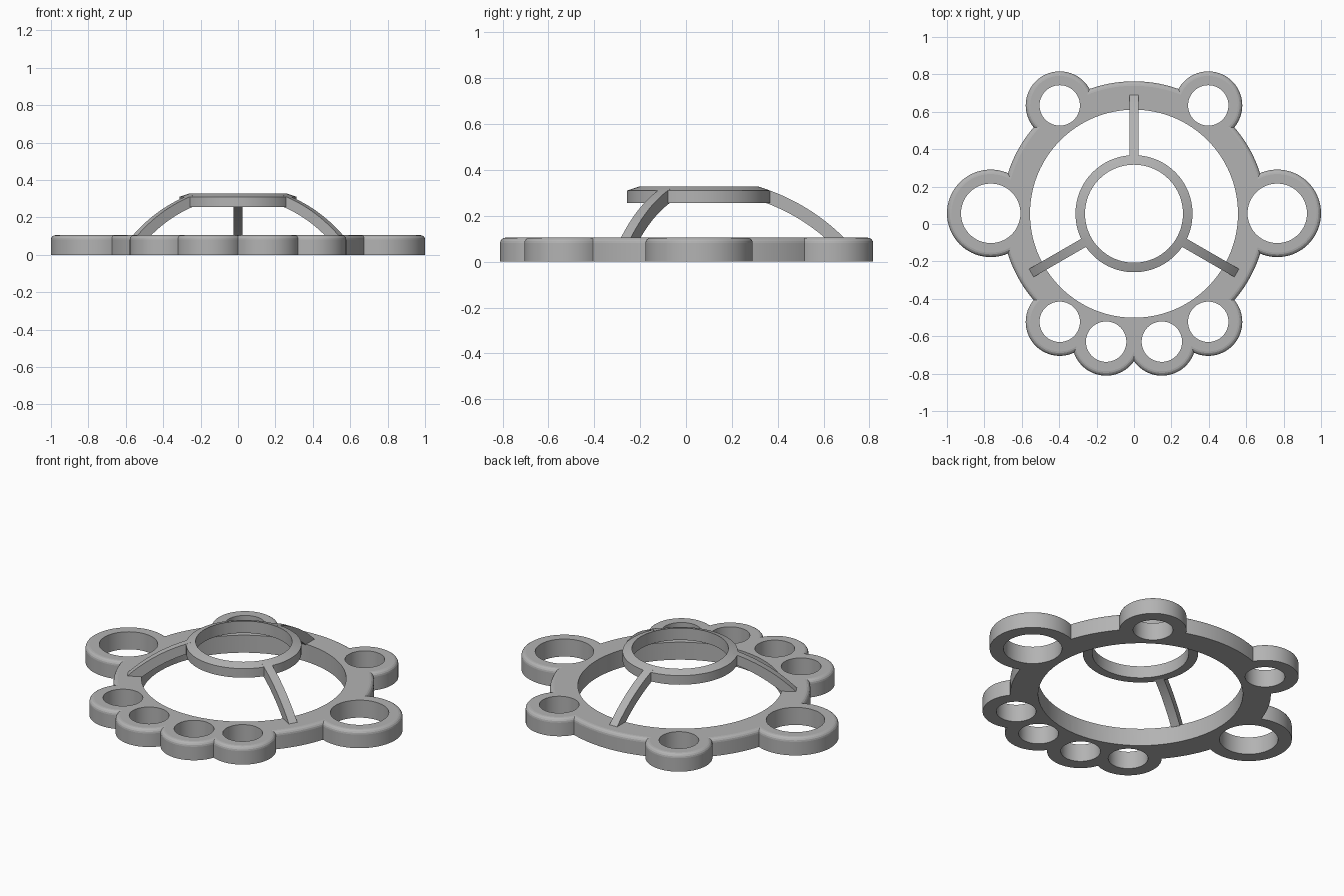
import bpy
import bmesh
from math import sin, cos, pi, radians, sqrt
from mathutils import Matrix, Vector

if "Cube" in bpy.data.objects:
    bpy.data.objects.remove(bpy.data.objects["Cube"], do_unlink=True)

CENTRE_Y = 0.055      # centre of the main ring
HEIGHT = 0.105        # thickness of the flat base
FILLET = 0.024        # rounding of the upper outer edges
DOME_Z = -0.534       # centre of the sphere that the legs follow
DOME_OUT, DOME_IN = 0.90, 0.843

grey = bpy.data.materials.new("plain_grey")
grey.use_nodes = True
colour = (0.45, 0.45, 0.45, 1)
grey.diffuse_color = colour
grey.node_tree.nodes["Principled BSDF"].inputs["Base Color"].default_value = colour


def make_object(name, bm):
    bmesh.ops.recalc_face_normals(bm, faces=bm.faces)
    mesh = bpy.data.meshes.new(name)
    bm.to_mesh(mesh)
    bm.free()
    mesh.materials.append(grey)
    obj = bpy.data.objects.new(name, mesh)
    bpy.context.collection.objects.link(obj)
    return obj


def lathe(name, profile, x, y, closed=False, segments=72):
    """Turn (radius, z) points about an upright axis, capped or closed."""
    bm = bmesh.new()
    rings = []
    for r, z in profile:
        rings.append([bm.verts.new((x + r * cos(2 * pi * i / segments),
                                    y + r * sin(2 * pi * i / segments), z))
                      for i in range(segments)])
    pairs = list(zip(rings, rings[1:]))
    if closed:
        pairs.append((rings[-1], rings[0]))
    else:
        bm.faces.new(rings[0][::-1])
        bm.faces.new(rings[-1])
    for a, b in pairs:
        for i in range(segments):
            j = (i + 1) % segments
            bm.faces.new((a[i], a[j], b[j], b[i]))
    return make_object(name, bm)


def disc(name, x, y, r, segments=72):
    """Solid disc with a rounded upper edge."""
    arc = [(r - FILLET + FILLET * cos(k * pi / 8),
            HEIGHT - FILLET + FILLET * sin(k * pi / 8)) for k in range(5)]
    return lathe(name, [(r, 0)] + arc, x, y, segments=segments)


def combine(target, tool, operation):
    mod = target.modifiers.new(operation, "BOOLEAN")
    mod.operation = operation
    mod.solver = "EXACT"
    mod.object = tool
    bpy.context.view_layer.update()
    graph = bpy.context.evaluated_depsgraph_get()
    mesh = bpy.data.meshes.new_from_object(target.evaluated_get(graph))
    target.modifiers.clear()
    target.data = mesh
    bpy.data.objects.remove(tool, do_unlink=True)


def dome(r, radius):
    return DOME_Z + sqrt(radius ** 2 - r ** 2)


# Base: main ring with two large and six small ringlets around it
ringlets = []
for side in (-1, 1):
    ringlets += [(side * 0.766, 0.057, 0.234, 0.159),
                 (side * 0.397, 0.634, 0.182, 0.108),
                 (side * 0.397, -0.523, 0.182, 0.108),
                 (side * 0.149, -0.629, 0.182, 0.108)]

base = disc("base_ring", 0, CENTRE_Y, 0.708, 128)
for x, y, outer, hole in ringlets:
    combine(base, disc("ringlet", x, y, outer), "UNION")
holes = [(x, y, hole) for x, y, outer, hole in ringlets] + [(0, CENTRE_Y, 0.556)]
for x, y, r in holes:
    cutter = lathe("hole_cutter", [(r, -0.1), (r, 0.3)], x, y,
                   segments=128 if r > 0.5 else 64)
    combine(base, cutter, "DIFFERENCE")

# Raised ring with a gently domed top
r_in, r_out = 0.262, 0.313
top = [(r, dome(r, DOME_OUT)) for r in (r_out, (r_in + r_out) / 2, r_in)]
upper = lathe("upper_ring", [(r_in, 0.255), (r_out, 0.255)] + top,
              0, CENTRE_Y, closed=True, segments=96)


def arc_points(radius, r_start, z_end, steps=14):
    """Points along the dome from a start radius down to a height."""
    r_end = sqrt(radius ** 2 - (z_end - DOME_Z) ** 2)
    rs = [r_start + (r_end - r_start) * k / steps for k in range(steps + 1)]
    return [(r, dome(r, radius)) for r in rs]


# Three curved legs joining the raised ring to the base
legs = []
for name, angle in (("back_leg", 90), ("front_right_leg", 210), ("front_left_leg", 330)):
    bm = bmesh.new()
    turn = Matrix.Translation((0, CENTRE_Y, 0)) @ Matrix.Rotation(radians(angle), 4, "Z")
    outer = arc_points(DOME_OUT, 0.29, 0.1)
    inner = arc_points(DOME_IN, 0.29, 0.1)
    rows = []
    for (ro, zo), (ri, zi) in zip(outer, inner):
        corners = ((ro, -0.025, zo), (ro, 0.025, zo), (ri, 0.025, zi), (ri, -0.025, zi))
        rows.append([bm.verts.new(turn @ Vector(c)) for c in corners])
    bm.faces.new(rows[0])
    bm.faces.new(rows[-1][::-1])
    for a, b in zip(rows, rows[1:]):
        for i in range(4):
            j = (i + 1) % 4
            bm.faces.new((a[i], a[j], b[j], b[i]))
    legs.append(make_object(name, bm))

# Smooth the round walls, keep the edges crisp
bpy.ops.object.select_all(action="DESELECT")
for obj in [base, upper] + legs:
    obj.select_set(True)
bpy.context.view_layer.objects.active = base
bpy.ops.object.shade_smooth_by_angle(angle=radians(10))
